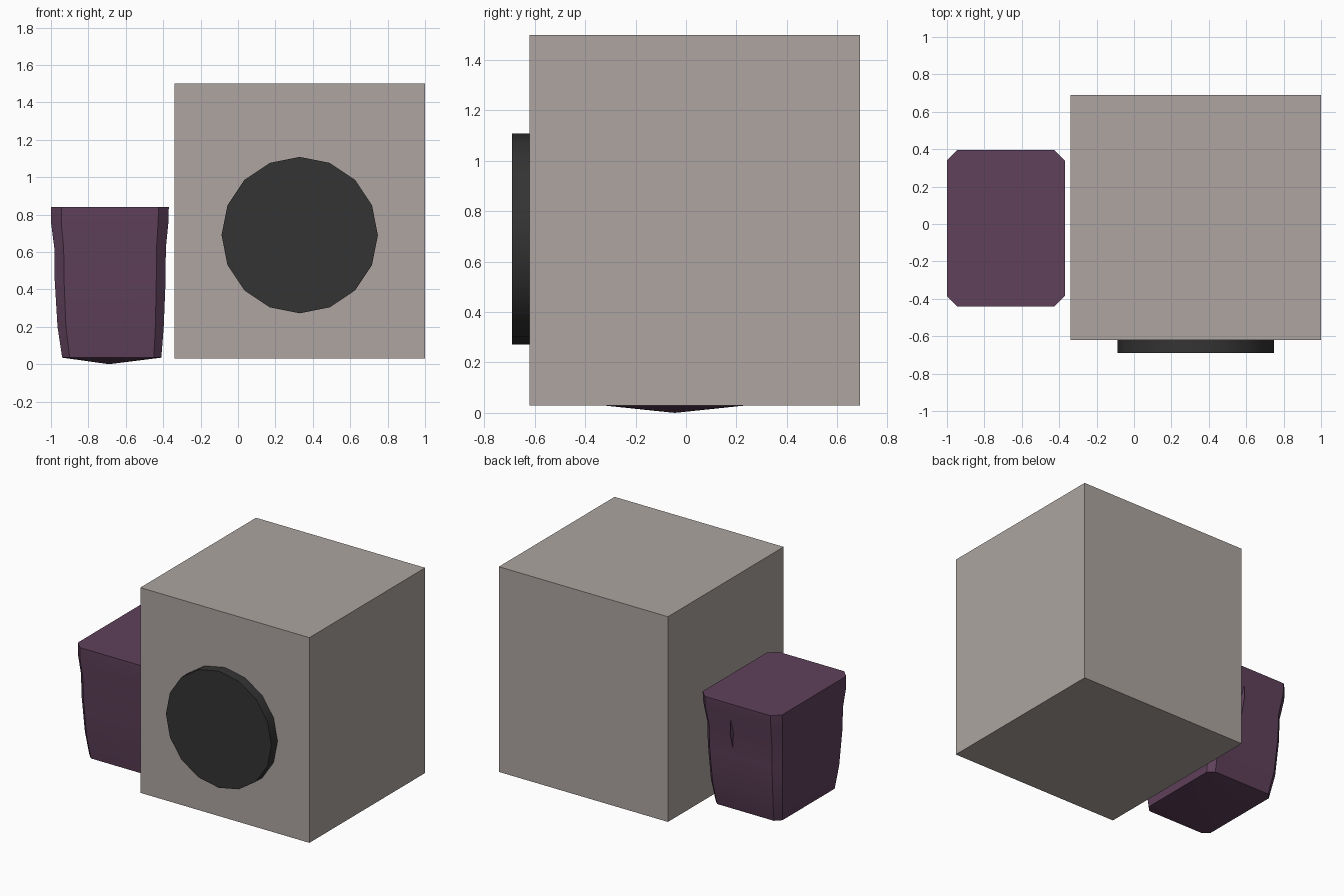
import bpy, bmesh, math
from mathutils import Matrix, Vector

old = bpy.data.objects.get("Cube")
if old:
    bpy.data.objects.remove(old, do_unlink=True)


def material(name, rgb):
    mat = bpy.data.materials.new(name)
    mat.use_nodes = True
    color = (*rgb, 1.0)
    mat.diffuse_color = color
    mat.node_tree.nodes["Principled BSDF"].inputs["Base Color"].default_value = color
    return mat


def finish(bm, name, mat):
    bmesh.ops.recalc_face_normals(bm, faces=bm.faces)
    mesh = bpy.data.meshes.new(name)
    bm.to_mesh(mesh)
    bm.free()
    mesh.materials.append(mat)
    obj = bpy.data.objects.new(name, mesh)
    bpy.context.collection.objects.link(obj)
    bpy.ops.object.select_all(action="DESELECT")
    obj.select_set(True)
    bpy.context.view_layer.objects.active = obj
    bpy.ops.object.shade_smooth_by_angle(angle=math.radians(30))
    return obj


grey = material("warm grey", (0.418, 0.376, 0.356))
black = material("charcoal", (0.034, 0.034, 0.034))
purple = material("plum", (0.115, 0.052, 0.104))

# Machine body: a plain box
bm = bmesh.new()
bmesh.ops.create_cube(bm, size=1.0, matrix=Matrix.Translation((0.33, 0.035, 0.765))
                      @ Matrix.Diagonal((1.34, 1.31, 1.47, 1)))
finish(bm, "machine_body", grey)

# Round door: 16-sided disc on the front, one corner pointing up
bm = bmesh.new()
bmesh.ops.create_cone(bm, cap_ends=True, segments=16, radius1=0.418, radius2=0.418, depth=0.07,
                      matrix=Matrix.Translation((0.33, -0.655, 0.69))
                      @ Matrix.Rotation(math.radians(90), 4, "X"))
finish(bm, "round_door", black)

# Basket: stacked chamfered rectangles (z, x min, x max, y min, y max, chamfer)
RINGS = [
    (0.035, -0.94, -0.41, -0.38, 0.29, 0.04),
    (0.20, -0.965, -0.397, -0.40, 0.33, 0.045),
    (0.45, -0.98, -0.387, -0.42, 0.355, 0.05),
    (0.62, -0.982, -0.386, -0.425, 0.36, 0.05),
    (0.76, -1.0, -0.372, -0.44, 0.39, 0.055),
    (0.84, -1.0, -0.37, -0.44, 0.395, 0.055),
]


def ring(bm, z, x0, x1, y0, y1, c):
    points = [(x0 + c, y0), (x1 - c, y0), (x1, y0 + c), (x1, y1 - c),
              (x1 - c, y1), (x0 + c, y1), (x0, y1 - c), (x0, y0 + c)]
    return [bm.verts.new((x, y, z)) for x, y in points]


bm = bmesh.new()
loops = [ring(bm, *r) for r in RINGS]
for low, high in zip(loops, loops[1:]):
    for i in range(8):
        j = (i + 1) % 8
        bm.faces.new((low[i], low[j], high[j], high[i]))
bm.faces.new(loops[-1])
tip = bm.verts.new((-0.69, -0.045, 0.0))
for i in range(8):
    bm.faces.new((loops[0][(i + 1) % 8], loops[0][i], tip))
finish(bm, "basket", purple)

# Slim crease standing out of the basket's back
bm = bmesh.new()
top, bottom = bm.verts.new((-0.62, 0.38, 0.75)), bm.verts.new((-0.62, 0.35, 0.48))
sides = [bm.verts.new(p) for p in [(-0.632, 0.35, 0.62), (-0.62, 0.385, 0.62), (-0.608, 0.35, 0.62)]]
for i in range(3):
    a, b = sides[i], sides[(i + 1) % 3]
    bm.faces.new((a, b, top))
    bm.faces.new((b, a, bottom))
finish(bm, "basket_crease", purple)
